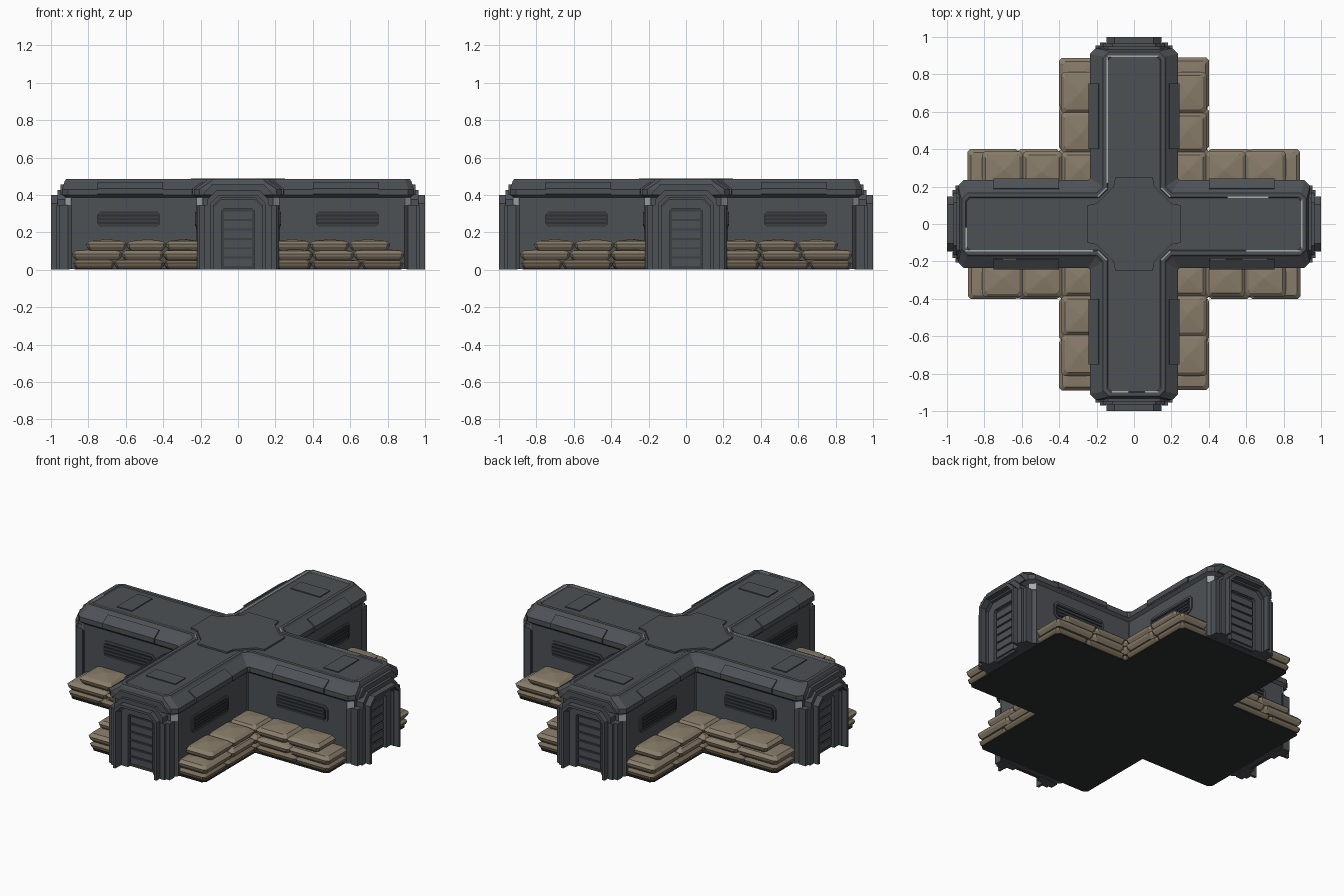
import bpy, bmesh, math, random
from mathutils import Matrix, Vector

if "Cube" in bpy.data.objects:
    bpy.data.objects.remove(bpy.data.objects["Cube"])

random.seed(4)


def material(name, rgb):
    m = bpy.data.materials.new(name)
    m.diffuse_color = (*rgb, 1)
    m.use_nodes = True
    m.node_tree.nodes["Principled BSDF"].inputs["Base Color"].default_value = m.diffuse_color
    return m


STEEL = material("steel_grey", (0.075, 0.083, 0.091))
DARK = material("dark_grey", (0.045, 0.050, 0.055))
FLOOR = material("floor_black", (0.026, 0.029, 0.031))
SAND = material("sandbag_tan", (0.25, 0.205, 0.145))
SAND2 = material("sandbag_brown", (0.19, 0.15, 0.10))
WEAR = material("worn_edge", (0.38, 0.42, 0.43))


def loft(rings):
    """Closed solid through rings of equal point count."""
    n = len(rings[0])
    verts = [p for r in rings for p in r]
    faces = [list(range(n)), list(range(len(verts) - n, len(verts)))]
    for k in range(len(rings) - 1):
        for i in range(n):
            j = (i + 1) % n
            faces.append([k * n + i, k * n + j, (k + 1) * n + j, (k + 1) * n + i])
    return verts, faces


def box(x0, x1, y0, y1, z0, z1):
    sq = [(x0, y0), (x1, y0), (x1, y1), (x0, y1)]
    return loft([[(x, y, z) for x, y in sq] for z in (z0, z1)])


def extrude_x(poly, x0, x1):
    return loft([[(x, y, z) for y, z in poly] for x in (x0, x1)])


def extrude_y(poly, y0, y1):
    return loft([[(x, y, z) for x, z in poly] for y in (y0, y1)])


def extrude_z(poly, z0, z1):
    return loft([[(x, y, z) for x, y in poly] for z in (z0, z1)])


def flip(part):
    return [(x, -y, z) for x, y, z in part[0]], part[1]


def both(parts):
    return parts + [flip(p) for p in parts]


def add(name, parts, mat, turns=4):
    """One object from parts, repeated around the centre for the four arms."""
    bm = bmesh.new()
    for t in range(turns):
        rot = Matrix.Rotation(t * math.pi / 2, 3, 'Z')
        for verts, faces in parts:
            vs = [bm.verts.new(rot @ Vector(v)) for v in verts]
            for f in faces:
                bm.faces.new([vs[i] for i in f])
    bmesh.ops.recalc_face_normals(bm, faces=bm.faces)
    me = bpy.data.meshes.new(name)
    bm.to_mesh(me)
    bm.free()
    me.materials.append(mat)
    ob = bpy.data.objects.new(name, me)
    bpy.context.collection.objects.link(ob)
    return ob


def plus(w, l, z, c, k):
    """Cross-shaped ring: half width w, arm length l, end cut c, inner cut k."""
    quad = [(l, w - c), (l - c, w), (w + k, w), (w, w + k), (w, l - c), (w - c, l)]
    ring = []
    for t in range(4):
        r = Matrix.Rotation(t * math.pi / 2, 3, 'Z')
        ring += [tuple(r @ Vector((x, y, z))) for x, y in quad]
    return ring


# Bunker shell with overhanging chamfered roof
add("bunker_shell", [loft([
    plus(.218, .92, .004, .03, .005), plus(.218, .92, .385, .03, .005),
    plus(.235, .94, .40, .03, .01), plus(.235, .94, .43, .03, .01),
    plus(.175, .927, .472, .03, .03), plus(.165, .92, .484, .03, .035),
    plus(.145, .90, .484, .02, .045), plus(.140, .895, .479, .02, .045)])], STEEL, 1)

# Ground slab
add("ground_slab", [loft([plus(.385, .875, z, .02, .005) for z in (0, .006)])], FLOOR, 1)

# Roof centre plate and hatches
pts = []
for t in range(4):
    r = Matrix.Rotation(t * math.pi / 2, 2)
    pts += [tuple(r @ Vector(p)) for p in
            ((.25, -.10), (.25, .10), (.20, .11), (.11, .20), (.10, .25))]
add("roof_centre_plate", [extrude_z(pts, .475, .489)], STEEL, 1)
add("roof_hatches", [box(.65, .75, -.10, .10, .476, .485)], STEEL)

# Boxes along the eaves
eave = [(.17, .42), (.236, .40), (.243, .405), (.243, .435), (.19, .47)]
add("eave_boxes", both([extrude_x(eave, .40, .75)]), STEEL)


# Wall vents
def cut_rect(cx, cz, hx, hz, c):
    return [(cx - hx + c, cz - hz), (cx + hx - c, cz - hz), (cx + hx, cz - hz + c),
            (cx + hx, cz + hz - c), (cx + hx - c, cz + hz), (cx - hx + c, cz + hz),
            (cx - hx, cz + hz - c), (cx - hx, cz - hz + c)]


add("vent_frames", both([extrude_y(cut_rect(.585, .27, .18, .052, .02), .21, .224)]), STEEL)
add("vent_recesses", both([extrude_y(cut_rect(.585, .27, .168, .04, .014), .215, .226)]), FLOOR)
add("vent_slats", both([box(.425, .745, .22, .231, z - .005, z + .005)
                        for z in (.24, .26, .28, .30)]), DARK)


# Door surrounds: nested arches
def arch(hw, top, c, hole_hw, hole_top, hc):
    out = [(-hw, 0), (-hw, top - c), (-hw + c, top), (hw - c, top), (hw, top - c), (hw, 0)]
    h, q = hole_hw, hole_top
    return out + [(h, 0), (h, q - hc), (h - hc, q), (-h + hc, q), (-h, q - hc), (-h, 0)]


add("door_frame_outer", [extrude_x(arch(.165, .425, .05, .13, .375, .04), .90, .965)], STEEL)
add("door_frame_front", [extrude_x(arch(.148, .40, .045, .132, .385, .04), .96, 1.0)], STEEL)
add("door_frame_inner", [extrude_x(arch(.135, .38, .04, .085, .325, .01), .90, .945)], STEEL)
add("door_pillars", both([box(.91, .97, .15, .182, 0, .345),
                          box(.91, .955, .175, .205, 0, .345)]), STEEL)
add("door_panels", [box(.91, .925, -.09, .09, 0, .33)], DARK)
add("door_slats", [box(.92, .933, -.075, .075, .02 + i * .05, .06 + i * .05)
                   for i in range(6)], STEEL)
# Hood above each door joining the roof slope
add("door_hoods", [extrude_x([(-.19, .40), (-.14, .455), (.14, .455), (.19, .40)], .90, .95)], STEEL)


# Sandbags: pillow-shaped low-poly bags
def bag(x0, x1, y0, y1, z0, z1):
    def j(a):
        return random.uniform(-a, a)
    cx, cy = (x0 + x1) / 2 + j(.015), (y0 + y1) / 2 + j(.015)
    y1 += j(.004)
    h = z1 - z0

    def ring(d, z):
        a, b, c, e = x0 + d, x1 - d, y0 + d, y1 - d
        s = .014
        return [(a + s, c, z), (b - s, c, z), (b, c + s, z), (b, e - s, z),
                (b - s, e, z), (a + s, e, z), (a, e - s, z), (a, c + s, z)]
    verts, faces = loft([ring(.016, z0), ring(.002, z0 + h * .3), ring(-.002, z0 + h * .55),
                         ring(.016, z1 - .010 + j(.002))])
    # crown point in the middle of the top
    faces.pop(1)
    n = len(verts)
    verts.append((cx, cy, z1))
    faces += [[n - 8 + i, n - 8 + (i + 1) % 8, n] for i in range(8)]
    return verts, faces


def bag_layer(cuts, outer, z0, z1):
    parts = [bag(.20, cuts[0], .20, outer, z0, z1)]
    for a, b in zip(cuts, cuts[1:]):
        parts.append(bag(a, b, .20, outer, z0, z1))
        parts.append(bag(.20, outer, a, b, z0, z1))
    return parts


add("sandbags_bottom", bag_layer((.395, .66, .88), .392, .004, .060), SAND2)
add("sandbags_middle", bag_layer((.40, .62, .885), .398, .052, .112), SAND)
add("sandbags_top", bag_layer((.385, .595, .81), .385, .104, .164), SAND)

# Worn paint: roof rim strips, given as boxes in world position
Z = (.478, .486)
add("rim_wear", [
    box(-.147, -.139, .22, .89, *Z), box(-.14, .13, .892, .90, *Z),
    box(-.90, -.22, -.147, -.140, *Z), box(.892, .90, -.13, .13, *Z),
    box(.50, .72, .140, .147, *Z), box(.60, .89, -.147, -.140, *Z),
    box(-.12, -.03, -.90, -.892, *Z), box(.06, .13, -.90, -.892, *Z),
    box(-.90, -.892, -.13, -.02, *Z)], WEAR, 1)
add("rim_corner_wear", [extrude_z([(.190, .142), (.196, .147), (.147, .196), (.142, .190)], *Z)], WEAR)


# Worn patches on the roof slope
def slope_patch(x0, x1, y, z):
    dy, dz = .010, .007
    prof = [(y - dy, z + dz), (y + dy, z - dz), (y + dy, z - dz + .004), (y - dy, z + dz + .004)]
    return extrude_x(prof, x0, x1)


front = [slope_patch(-.70, -.63, .197, .4565), slope_patch(.41, .49, .197, .4565),
         slope_patch(.58, .71, .197, .4565)]
add("slope_wear", [flip(p) for p in front], WEAR, 1)

# Worn patches on the end corners
add("corner_wear", both([extrude_z([(.922, .188), (.925, .191), (.893, .221), (.890, .218)],
                                   .345, .385)]), WEAR)
